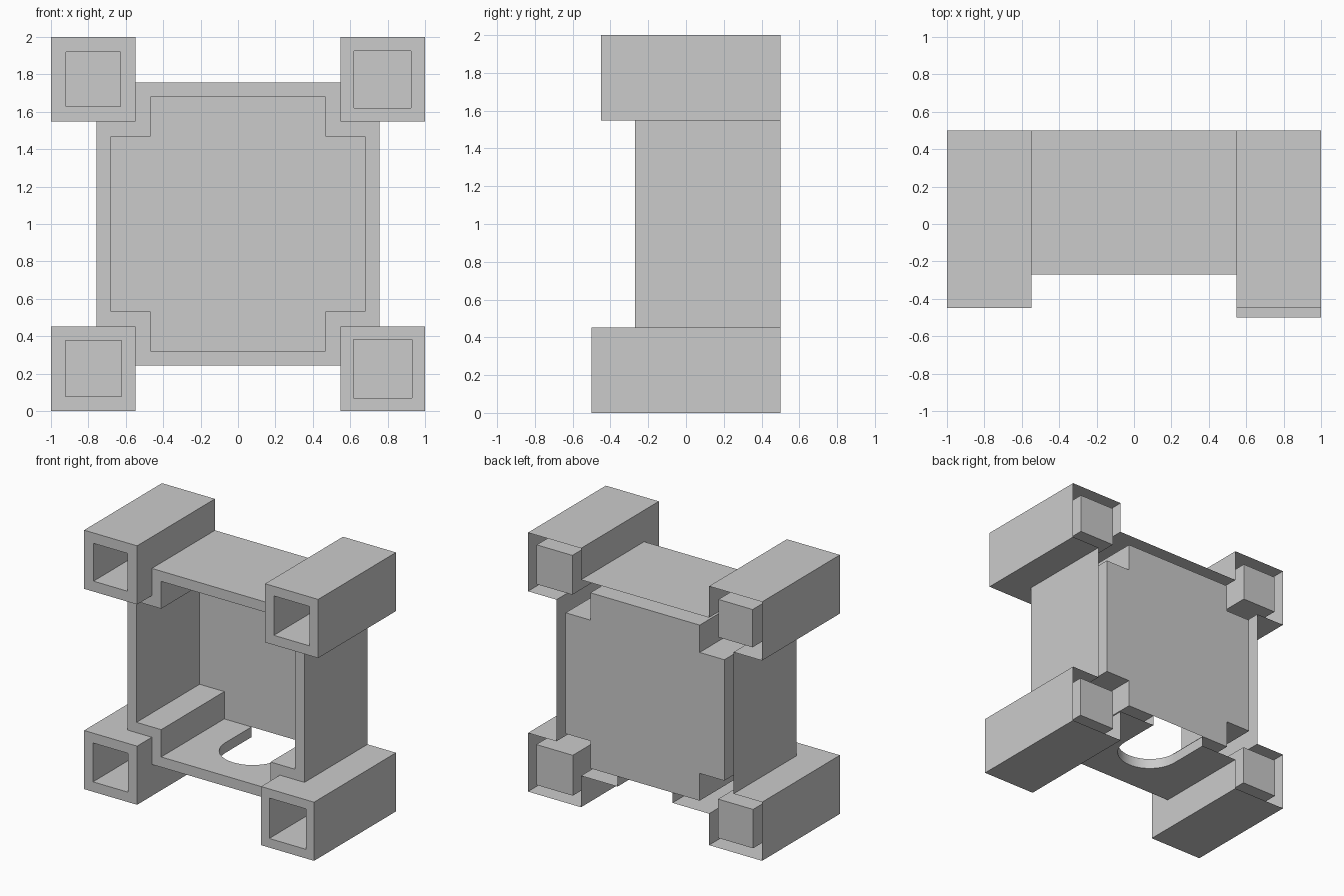
import bpy, bmesh
from math import pi, cos, sin

cube = bpy.data.objects.get("Cube")
if cube:
    bpy.data.objects.remove(cube)

grey = bpy.data.materials.new("light_grey")
grey.use_nodes = True
colour = (0.6, 0.6, 0.6, 1)
grey.diffuse_color = colour
grey.node_tree.nodes["Principled BSDF"].inputs["Base Color"].default_value = colour

BACK, BODY_FRONT = 0.5, -0.27
BODY, STEP, TUBE = 0.757, 0.547, 1.0     # half sizes of the outer outline
CAV, CAV_STEP = 0.678, 0.467             # half sizes of the cavity
SLOT, SLOT_Y = 0.235, 0.18               # cable slot radius and arc centre


def face(bm, pts):
    """Add a face; points are x, y and height above the model's middle."""
    return bm.faces.new([bm.verts.new((x, y, z + 1)) for x, y, z in pts])


def walls(bm, path, y0, y1, closed=True):
    """Sweep an x-z path along y."""
    ends = path[1:] + path[:1] if closed else path[1:]
    for (ax, az), (bx, bz) in zip(path, ends):
        face(bm, [(ax, y0, az), (bx, y0, bz), (bx, y1, bz), (ax, y1, az)])


def rim(bm, outer, inner, y):
    """Flat ring between two outlines with equal point counts."""
    for i in range(len(outer)):
        j = (i + 1) % len(outer)
        face(bm, [(x, y, z) for x, z in (outer[i], outer[j], inner[j], inner[i])])


def square(cx, cz, h):
    return [(cx - h, cz - h), (cx + h, cz - h), (cx + h, cz + h), (cx - h, cz + h)]


def cross(a, b):
    """Square outline with a notch at each corner, starting at bottom left."""
    return [(-b, -a), (b, -a), (b, -b), (a, -b), (a, b), (b, b),
            (b, a), (-b, a), (-b, b), (-a, b), (-a, -b), (-b, -b)]


def finish(bm, name):
    bmesh.ops.remove_doubles(bm, verts=bm.verts, dist=0.0005)
    bmesh.ops.recalc_face_normals(bm, faces=bm.faces)
    mesh = bpy.data.meshes.new(name)
    bm.to_mesh(mesh)
    bm.free()
    mesh.materials.append(grey)
    ob = bpy.data.objects.new(name, mesh)
    bpy.context.collection.objects.link(ob)
    bpy.ops.object.select_all(action='DESELECT')
    ob.select_set(True)
    bpy.context.view_layer.objects.active = ob
    bpy.ops.object.shade_smooth_by_angle()


# Body shell: outer walls, front rim, cavity and thin back sheet
bm = bmesh.new()
outer, inner = cross(BODY, STEP), cross(CAV, CAV_STEP)
rim(bm, outer, inner, BODY_FRONT)
for i in (3, 6, 9):
    walls(bm, outer[i:i + 2], BODY_FRONT, BACK, closed=False)
walls(bm, inner[1:] + inner[:1], BODY_FRONT, BACK, closed=False)
face(bm, [(x, BACK, z) for x, z in inner])

# Cable slot through the two floor sheets
arc = [(SLOT * cos(t), SLOT_Y - SLOT * sin(t)) for t in (pi * k / 24 for k in range(25))]
slot = [(SLOT, BACK)] + arc + [(-SLOT, BACK)]
for half, z in ((STEP, -BODY), (CAV_STEP, -CAV)):
    edge = [(-half, BACK), (-half, BODY_FRONT), (half, BODY_FRONT), (half, BACK)]
    face(bm, [(x, y, z) for x, y in edge + slot])
for (ax, ay), (bx, by) in zip(slot, slot[1:]):
    face(bm, [(ax, ay, -BODY), (bx, by, -BODY), (bx, by, -CAV), (ax, ay, -CAV)])
finish(bm, "body_shell")

# Corner tubes: square sleeves, open at the front; one is longer
corners = (("upper_right_tube", -1, 1, 0.146, -0.45),
           ("upper_left_tube", 1, 1, 0.152, -0.45),
           ("lower_right_tube", -1, -1, 0.15, -0.45),
           ("lower_left_tube", 1, -1, 0.156, -0.5))
for name, sx, sz, hole, front in corners:
    bm = bmesh.new()
    mid = (STEP + TUBE) / 2
    outside = square(sx * mid, sz * mid, TUBE - mid)
    inside = square(sx * mid, sz * mid, hole)
    rim(bm, outside, inside, front)
    walls(bm, outside, front, BODY_FRONT)
    walls(bm, inside, front, BACK)
    face(bm, [(x, BACK, z) for x, z in inside])
    exposed = [(BODY, STEP), (TUBE, STEP), (TUBE, TUBE), (STEP, TUBE), (STEP, BODY)]
    walls(bm, [(sx * x, sz * z) for x, z in exposed], BODY_FRONT, BACK, closed=False)
    finish(bm, name)
